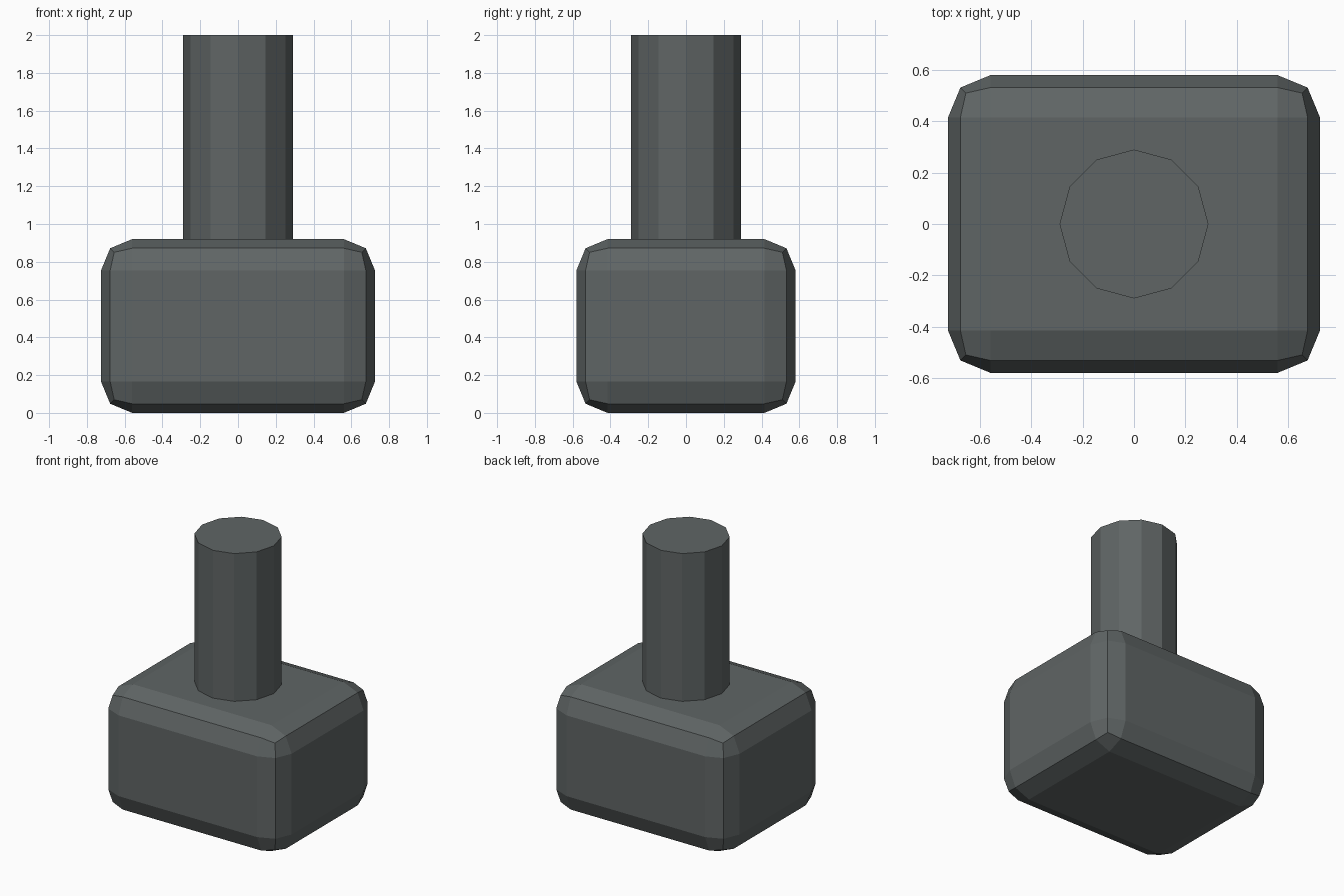
import bpy

cube = bpy.data.objects.get("Cube")
if cube:
    bpy.data.objects.remove(cube, do_unlink=True)

# One dark grey for both parts
grey = bpy.data.materials.new("dark_grey")
color = (0.115, 0.13, 0.13, 1)
grey.use_nodes = True
grey.diffuse_color = color
grey.node_tree.nodes["Principled BSDF"].inputs["Base Color"].default_value = color

WIDTH, DEPTH, HEIGHT = 1.45, 1.16, 0.92
TOP = 2.0
EMBED = 0.02


def finish(name):
    obj = bpy.context.object
    obj.name = name
    obj.data.materials.append(grey)
    bpy.ops.object.shade_flat()
    return obj


# Block with rounded edges
bpy.ops.mesh.primitive_cube_add(size=1, location=(0, 0, HEIGHT / 2))
bpy.context.object.scale = (WIDTH, DEPTH, HEIGHT)
bpy.ops.object.transform_apply(location=False, rotation=False, scale=True)
block = finish("block")
bevel = block.modifiers.new("rounded_edges", 'BEVEL')
bevel.width = 0.165
bevel.segments = 2

# Twelve-sided handle, seated slightly into the block
bottom = HEIGHT - EMBED
bpy.ops.mesh.primitive_cylinder_add(vertices=12, radius=0.29, depth=TOP - bottom,
                                    location=(0, 0, (TOP + bottom) / 2))
finish("handle")
